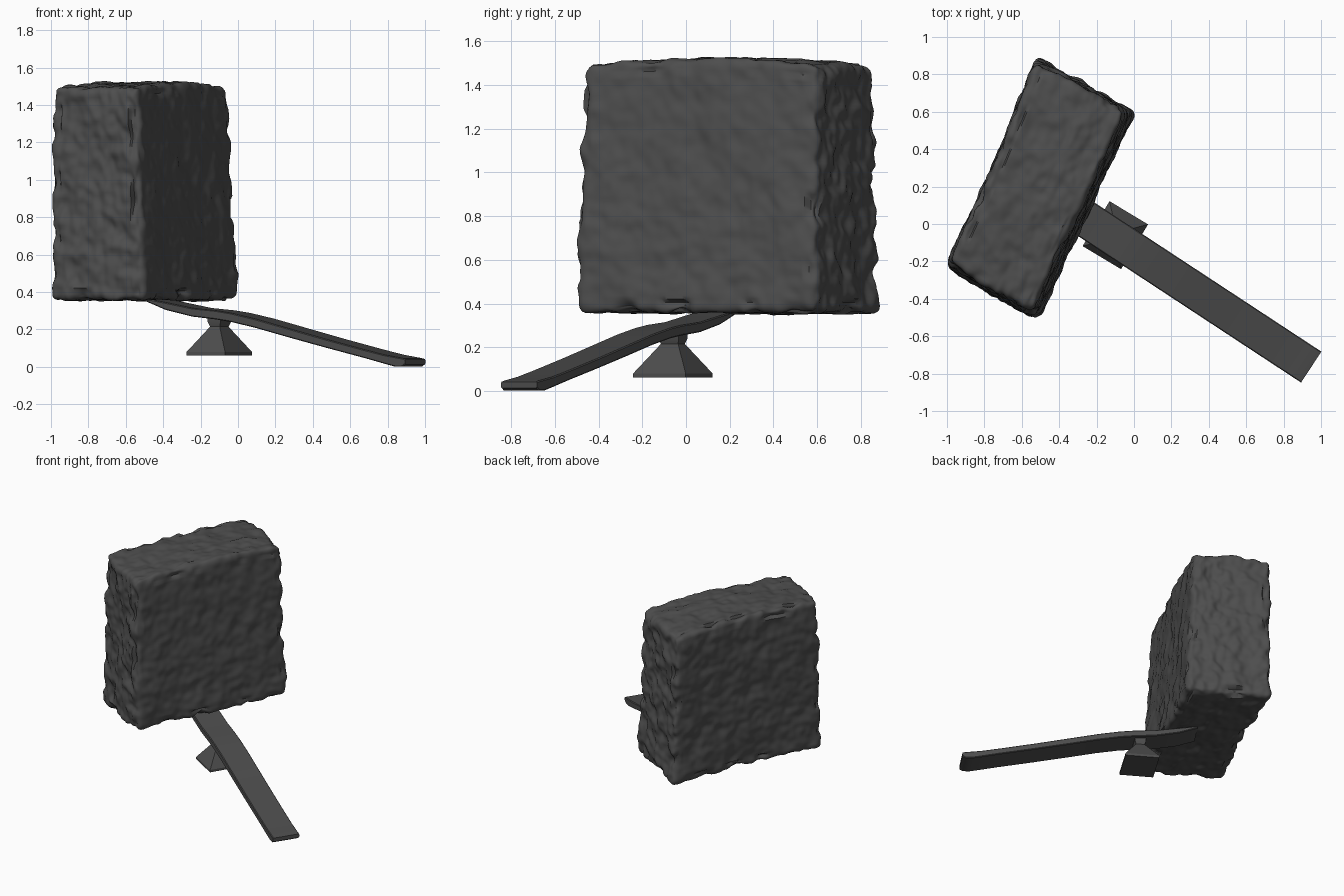
import bpy, bmesh, math
from mathutils import Vector, noise

if "Cube" in bpy.data.objects:
    bpy.data.objects.remove(bpy.data.objects["Cube"])

stone = bpy.data.materials.new("dark grey")
stone.diffuse_color = (0.075, 0.075, 0.075, 1)
stone.use_nodes = True
stone.node_tree.nodes["Principled BSDF"].inputs["Base Color"].default_value = stone.diffuse_color


def finish(bm, name, loc, angle, smooth):
    bmesh.ops.recalc_face_normals(bm, faces=bm.faces)
    me = bpy.data.meshes.new(name)
    bm.to_mesh(me)
    bm.free()
    me.materials.append(stone)
    ob = bpy.data.objects.new(name, me)
    ob.location = loc
    ob.rotation_euler.z = math.radians(angle)
    bpy.context.collection.objects.link(ob)
    bpy.ops.object.select_all(action='DESELECT')
    ob.select_set(True)
    bpy.context.view_layer.objects.active = ob
    bpy.ops.object.shade_smooth_by_angle(angle=math.radians(smooth))
    return ob


# Rough hewn block: rounded, slightly tapered box with chipped noise
half = Vector((0.285, 0.61, 0.565))
rad = 0.035
bm = bmesh.new()
bmesh.ops.create_cube(bm, size=2)
bmesh.ops.subdivide_edges(bm, edges=bm.edges, cuts=70, use_grid_fill=True)
for v in bm.verts:
    p = Vector([c * h for c, h in zip(v.co, half)])
    core = Vector([max(-h + rad, min(h - rad, c)) for c, h in zip(p, half)])
    n = (p - core).normalized()
    q = core + n * rad
    # narrow ends are rougher than the broad faces and the top
    rough = 0.013 + 0.010 * abs(n.y)
    d = rough * noise.noise(q * 9) + 0.012 * noise.noise(q * 3 + Vector((5, 2, 1)))
    d += 0.6 * rough * noise.noise(q * 20)
    # chips knocked out of the edges
    near = sum(1 for c, h in zip(p, half) if abs(c) > h - 0.05)
    if near > 1:
        d -= 0.05 * max(0, noise.noise(q * 7 + Vector((9, 3, 4))))
    q += n * d
    # taper towards the top, skewed ends, gentle crown on the top face
    t = (q.z + half.z) / (2 * half.z)
    f = q.y / half.y
    if q.x > 0:
        q.x -= 0.05 * t * q.x / half.x
    else:
        q.x += 0.03 * max(0, f) * q.x / half.x
    q.y *= 1 - 0.045 * t
    q.y -= 0.09 * q.x
    if t > 0.5:
        q.z += 0.03 * (t - 0.5) * 2 * (1 - f * f)
    v.co = q
finish(bm, "stone_block", (-0.5, 0.18, 0.923), -25, 50)

# Bent plank: swept profile of (distance, top height, thickness)
profile = [(-0.45, 0.366, 0.014), (-0.32, 0.345, 0.040),
           (-0.15, 0.315, 0.046), (0.0, 0.302, 0.048), (0.1, 0.288, 0.048),
           (0.25, 0.258, 0.048), (0.45, 0.210, 0.048), (0.7, 0.150, 0.046),
           (0.95, 0.093, 0.045), (1.08, 0.065, 0.048), (1.15, 0.054, 0.053),
           (1.195, 0.047, 0.046), (1.215, 0.042, 0.028)]
bm = bmesh.new()
rings = []
for s, z, t in profile:
    rings.append([bm.verts.new((s, y, h)) for y, h in
                  ((-0.099, z), (0.099, z), (0.099, z - t), (-0.099, z - t))])
for a, b in zip(rings, rings[1:]):
    for i in range(4):
        j = (i + 1) % 4
        bm.faces.new((a[i], a[j], b[j], b[i]))
bm.faces.new(rings[0])
bm.faces.new(rings[-1])
bmesh.ops.recalc_face_normals(bm, faces=bm.faces)
long_edges = [e for e in bm.edges
              if abs(e.verts[0].co.y - e.verts[1].co.y) < 1e-5
              and abs(e.verts[0].co.x - e.verts[1].co.x) > 1e-5]
bmesh.ops.bevel(bm, geom=long_edges, offset=0.005, segments=1, affect='EDGES')
finish(bm, "plank", (-0.068, -0.098, 0), -33.3, 40)

# Pivot: stubby pyramid with a small neck under the plank
bm = bmesh.new()
levels = [(0.12, 0.14, 0.062), (0.12, 0.14, 0.080), (0.03, 0.046, 0.215),
          (0.040, 0.054, 0.240), (0.040, 0.054, 0.285)]
rings = [[bm.verts.new((sx * a, sy * b, z)) for sx, sy in
          ((-1, -1), (1, -1), (1, 1), (-1, 1))] for a, b, z in levels]
for a, b in zip(rings, rings[1:]):
    for i in range(4):
        j = (i + 1) % 4
        bm.faces.new((a[i], a[j], b[j], b[i]))
bm.faces.new(rings[0])
bm.faces.new(rings[-1])
finish(bm, "pivot", (-0.1, -0.06, 0), -31, 25)
